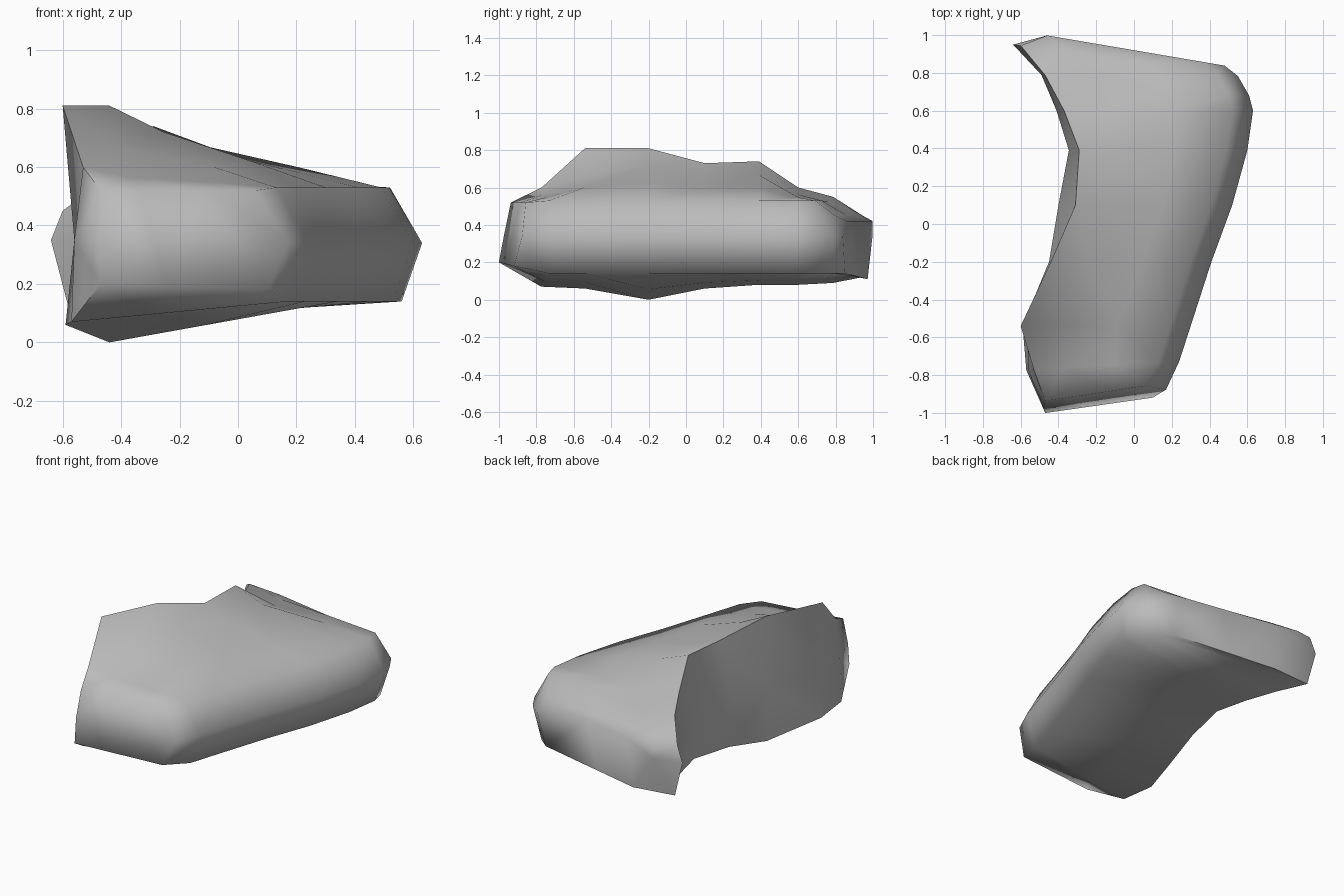
import bpy
import bmesh
import math
from mathutils import Vector

default_cube = bpy.data.objects.get("Cube")
if default_cube:
    bpy.data.objects.remove(default_cube, do_unlink=True)

# Single stone colour
stone = bpy.data.materials.new("stone_grey")
stone.use_nodes = True
stone_colour = (0.5, 0.5, 0.5, 1)
stone.diffuse_color = stone_colour
stone.node_tree.nodes["Principled BSDF"].inputs["Base Color"].default_value = stone_colour


def section(y, crest, belly_x, keel, wall_x, skew=0, lean=0, dip=0.02):
    """One closed cross-section; dip sinks the slope between crest and shoulder."""
    crest, keel = Vector(crest), Vector(keel)
    # The outer flank keeps the same rounded form all along the rock
    belly = Vector((belly_x, 0.34))
    shoulder = Vector((belly_x - 0.11, min(crest.y, 0.53)))
    lower = Vector((belly_x - 0.07, max(keel.y - 0.02, 0.14)))
    wall = Vector((wall_x, 0.35))
    # Points between the main ones
    inner_slope = crest.lerp(shoulder, 0.25) - Vector((0, dip))
    outer_slope = crest.lerp(shoulder, 0.65) - Vector((0, dip / 3))
    underside = keel.lerp(lower, 0.4)
    ring = (crest, inner_slope, outer_slope, shoulder, belly,
            lower, underside, keel, wall)
    # Skew swings the section round in plan, lean tips it backwards
    return [Vector((p.x, y + skew * p.x + lean * (p.y - 0.2), p.y)) for p in ring]


front_end = section(-.93, (-.47, .52), .17, (-.47, .2), -.48, skew=.15, lean=.2, dip=0)
brow = section(-.74, (-.53, .6), .24, (-.57, .07), -.56, skew=.06)
front_peak = section(-.54, (-.6, .81), .3, (-.59, .06), -.56, dip=.08)
rear_peak = section(-.2, (-.44, .81), .41, (-.44, 0), -.45)
hollow = section(.1, (-.31, .73), .52, (-.38, .06), -.4)
ridge_end = section(.39, (-.29, .74), .6, (-.33, .08), -.345)
saddle = section(.6, (-.37, .6), .63, (-.38, .08), -.41)
haunch = section(.74, (-.47, .55), .61, (-.46, .09), -.49, skew=-.1)
back_tip = section(.86, (-.6, .45), .55, (-.58, .12), -.64, skew=-.14, dip=-.02)
back_end = section(.92, (-.46, .42), .48, (-.3, .11), -.46, skew=-.17, dip=0)
sections = [front_end, brow, front_peak, rear_peak, hollow,
            ridge_end, saddle, haunch, back_tip, back_end]

# Rock skin lofted through the sections, closed at both ends
bm = bmesh.new()
rings = [[bm.verts.new(point) for point in ring] for ring in sections]
for near, far in zip(rings, rings[1:]):
    for i in range(len(near)):
        j = (i + 1) % len(near)
        bm.faces.new((near[i], near[j], far[j], far[i]))
for end in (rings[0], rings[-1]):
    bm.faces.new(end)
bmesh.ops.recalc_face_normals(bm, faces=bm.faces[:])
bmesh.ops.triangulate(bm, faces=bm.faces[:])

mesh = bpy.data.meshes.new("rock")
bm.to_mesh(mesh)
bm.free()
mesh.materials.append(stone)
rock = bpy.data.objects.new("rock", mesh)
bpy.context.collection.objects.link(rock)

# Soft shading that keeps only the hardest folds
bpy.ops.object.select_all(action="DESELECT")
rock.select_set(True)
bpy.context.view_layer.objects.active = rock
bpy.ops.object.shade_smooth_by_angle(angle=math.radians(85))
